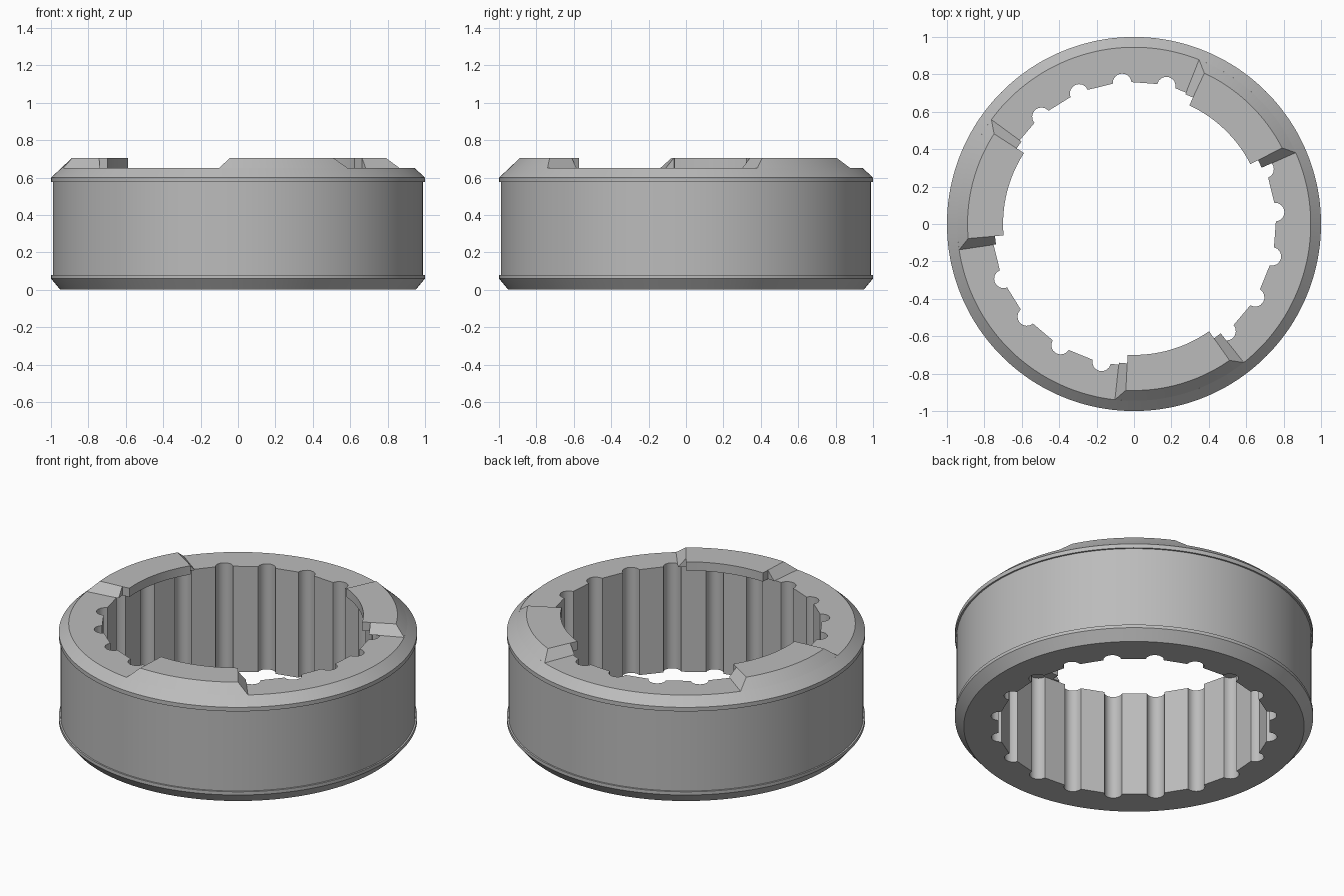
import bpy
import bmesh
from math import sin, cos, pi, radians

cube = bpy.data.objects.get("Cube")
if cube:
    bpy.data.objects.remove(cube, do_unlink=True)

# One plain metal colour
GREY = (0.5, 0.5, 0.5, 1.0)
metal = bpy.data.materials.new("grey metal")
metal.use_nodes = True
metal.diffuse_color = GREY
metal.node_tree.nodes["Principled BSDF"].inputs["Base Color"].default_value = GREY

RING_TOP, TOOTH_TOP = 0.65, 0.704
BASE_R, TOP_R = 0.945, 0.89          # outer edge of ring top and tooth top
SPLINE_R, LIP_R = 0.746, 0.70        # tooth root and overhanging lip
GROOVES, GROOVE_START = 20, radians(4.8)


def polar(r, a, z):
    return (r * cos(a), r * sin(a), z)


def finish(bm, name):
    bmesh.ops.recalc_face_normals(bm, faces=bm.faces)
    mesh = bpy.data.meshes.new(name)
    bm.to_mesh(mesh)
    bm.free()
    mesh.materials.append(metal)
    obj = bpy.data.objects.new(name, mesh)
    bpy.context.collection.objects.link(obj)
    bpy.ops.object.select_all(action='DESELECT')
    bpy.context.view_layer.objects.active = obj
    obj.select_set(True)
    bpy.ops.object.shade_smooth_by_angle(angle=radians(28))
    return obj


def bridge(bm, a, b):
    n = len(a)
    for i in range(n):
        j = (i + 1) % n
        bm.faces.new((a[i], a[j], b[j], b[i]))


def spline_sector(radius=0.757, groove=0.05, arc=8, land=4):
    """Inner outline of one sector: a round groove, then a flat land."""
    pts = []
    for i in range(arc + 1):
        t = -pi / 2 + pi * i / arc
        pts.append((radius + groove * cos(t), groove * sin(t)))
    pitch = 2 * pi / GROOVES
    x0, y0 = pts[-1]
    x1 = radius * cos(pitch) + groove * sin(pitch)
    y1 = radius * sin(pitch) - groove * cos(pitch)
    for i in range(1, land):
        f = i / land
        pts.append((x0 + (x1 - x0) * f, y0 + (y1 - y0) * f))
    return pts


# Ring body: lathed outside, splined bore
def make_ring():
    outer = [(0.95, 0.0), (1.0, 0.06), (1.0, 0.08), (0.99, 0.08),
             (0.99, 0.575), (1.0, 0.575), (1.0, 0.60), (BASE_R, RING_TOP)]
    bm = bmesh.new()
    sector = spline_sector()
    total = GROOVES * len(sector)
    offset = GROOVE_START - 2 * pi * 4 / total
    columns = []
    for s in range(GROOVES):
        turn = GROOVE_START + 2 * pi * s / GROOVES
        for k, (x, y) in enumerate(sector):
            a = offset + 2 * pi * (s * len(sector) + k) / total
            ix, iy = x * cos(turn) - y * sin(turn), x * sin(turn) + y * cos(turn)
            loop = [(ix, iy, 0.0)]
            loop += [polar(r, a, z) for r, z in outer]
            loop += [(ix, iy, RING_TOP)]
            columns.append([bm.verts.new(p) for p in loop])
    for i, col in enumerate(columns):
        bridge(bm, col, columns[(i + 1) % total])
    return finish(bm, "splined_ring")


# Dog tooth: raised arc with ramped ends and a lip over the bore
def make_tooth(name, centre, half_top=radians(18.9), half_base=radians(22.3), steps=24):
    section = [(LIP_R, RING_TOP), (SPLINE_R, RING_TOP), (BASE_R, RING_TOP),
               (TOP_R, TOOTH_TOP), (SPLINE_R, TOOTH_TOP), (LIP_R, TOOTH_TOP)]
    bm = bmesh.new()
    columns = []
    for i in range(steps + 1):
        a = centre - half_top + 2 * half_top * i / steps
        columns.append([bm.verts.new(polar(r, a, z)) for r, z in section])
    for a, b in zip(columns, columns[1:]):
        bridge(bm, a, b)
    for col, side in ((columns[0], -1), (columns[-1], 1)):
        lip_low, root_low, out_low, out_top, root_top, lip_top = col
        a = centre + side * half_base
        foot_in = bm.verts.new(polar(SPLINE_R, a, RING_TOP))
        foot_out = bm.verts.new(polar(BASE_R, a, RING_TOP))
        bm.faces.new((lip_low, root_low, root_top, lip_top))
        bm.faces.new((foot_in, foot_out, out_top, root_top))
        bm.faces.new((foot_in, root_low, out_low, foot_out))
        bm.faces.new((foot_in, root_top, root_low))
        bm.faces.new((foot_out, out_low, out_top))
    return finish(bm, name)


make_ring()
for i, label in enumerate(("back_left", "right", "front")):
    make_tooth("dog_tooth_" + label, radians(46.1 + 120 * i))
